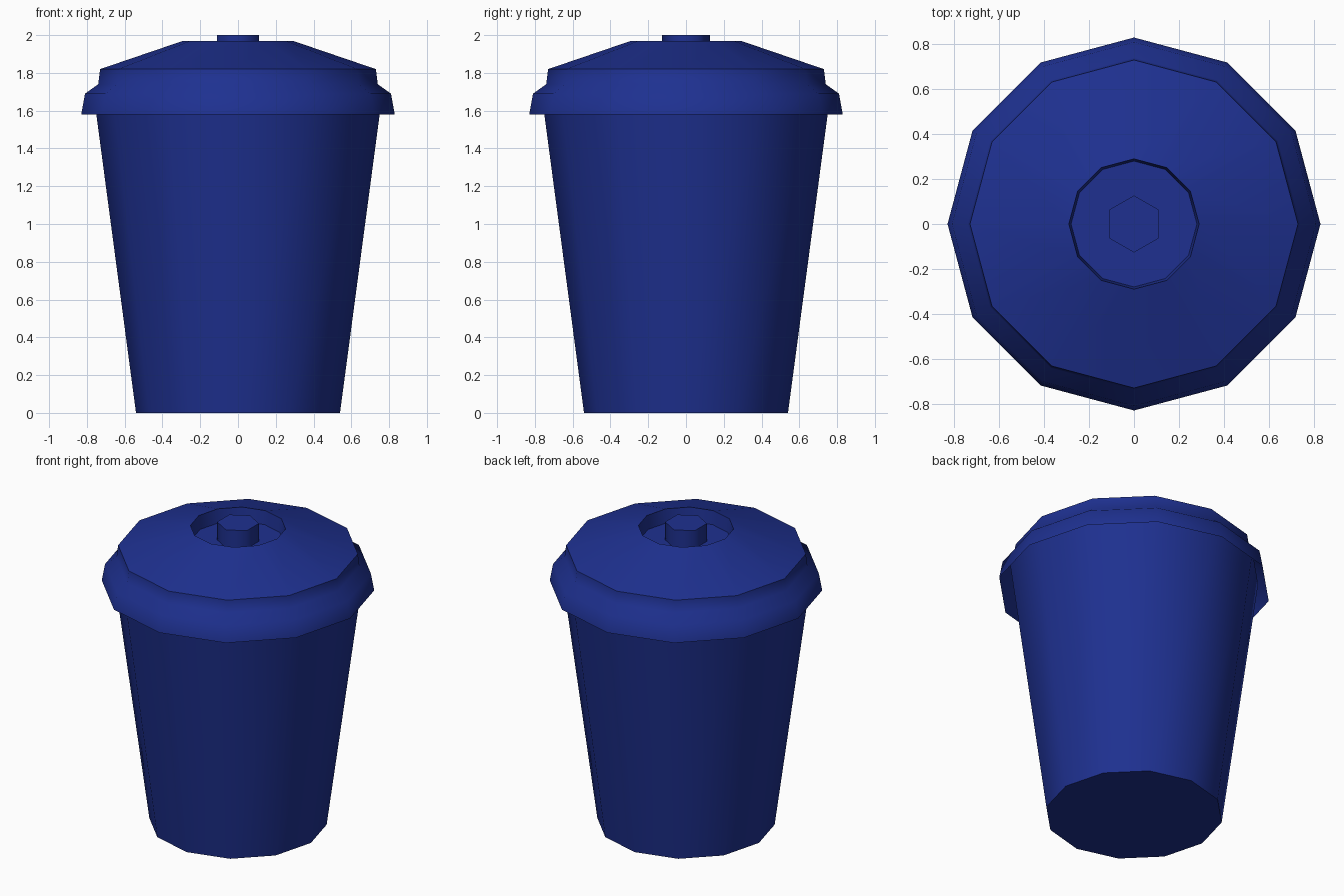
import bpy, bmesh, math

if "Cube" in bpy.data.objects:
    bpy.data.objects.remove(bpy.data.objects["Cube"])

navy = bpy.data.materials.new("navy_plastic")
navy.diffuse_color = (0.013, 0.03, 0.28, 1)
navy.use_nodes = True
navy.node_tree.nodes["Principled BSDF"].inputs["Base Color"].default_value = navy.diffuse_color


def lathe(name, profile, sides, start=0.0, cap_first=False, cap_last=False, smooth=40):
    """Spin a (radius, z) profile into a faceted part, listed from bottom/outside upward."""
    bm = bmesh.new()
    rings = []
    for r, z in profile:
        angles = [start + 2 * math.pi * i / sides for i in range(sides)]
        rings.append([bm.verts.new((r * math.cos(a), r * math.sin(a), z)) for a in angles])
    for low, high in zip(rings, rings[1:]):
        for i in range(sides):
            j = (i + 1) % sides
            bm.faces.new((low[i], low[j], high[j], high[i]))
    if cap_first:
        bm.faces.new(rings[0][::-1])
    if cap_last:
        bm.faces.new(rings[-1])
    mesh = bpy.data.meshes.new(name)
    bm.to_mesh(mesh)
    bm.free()
    mesh.materials.append(navy)
    obj = bpy.data.objects.new(name, mesh)
    bpy.context.collection.objects.link(obj)
    bpy.ops.object.select_all(action='DESELECT')
    obj.select_set(True)
    bpy.context.view_layer.objects.active = obj
    bpy.ops.object.shade_smooth_by_angle(angle=math.radians(smooth))
    return obj


# Tapered bin, its open top tucked under the lid
lathe("bin_body", [(0.54, 0), (0.75, 1.58), (0.765, 1.69)], 12, cap_first=True)

# Lid: overhanging skirt, shoulder, sloped dome and sunken centre
lathe("lid", [(0.83, 1.58), (0.81, 1.69), (0.74, 1.74), (0.73, 1.82),
              (0.29, 1.97), (0.28, 1.88)], 12, cap_last=True, smooth=60)

# Six-sided knob standing in the recess
lathe("lid_knob", [(0.127, 1.88), (0.127, 2.0)], 6, start=math.pi / 6, cap_last=True, smooth=65)
